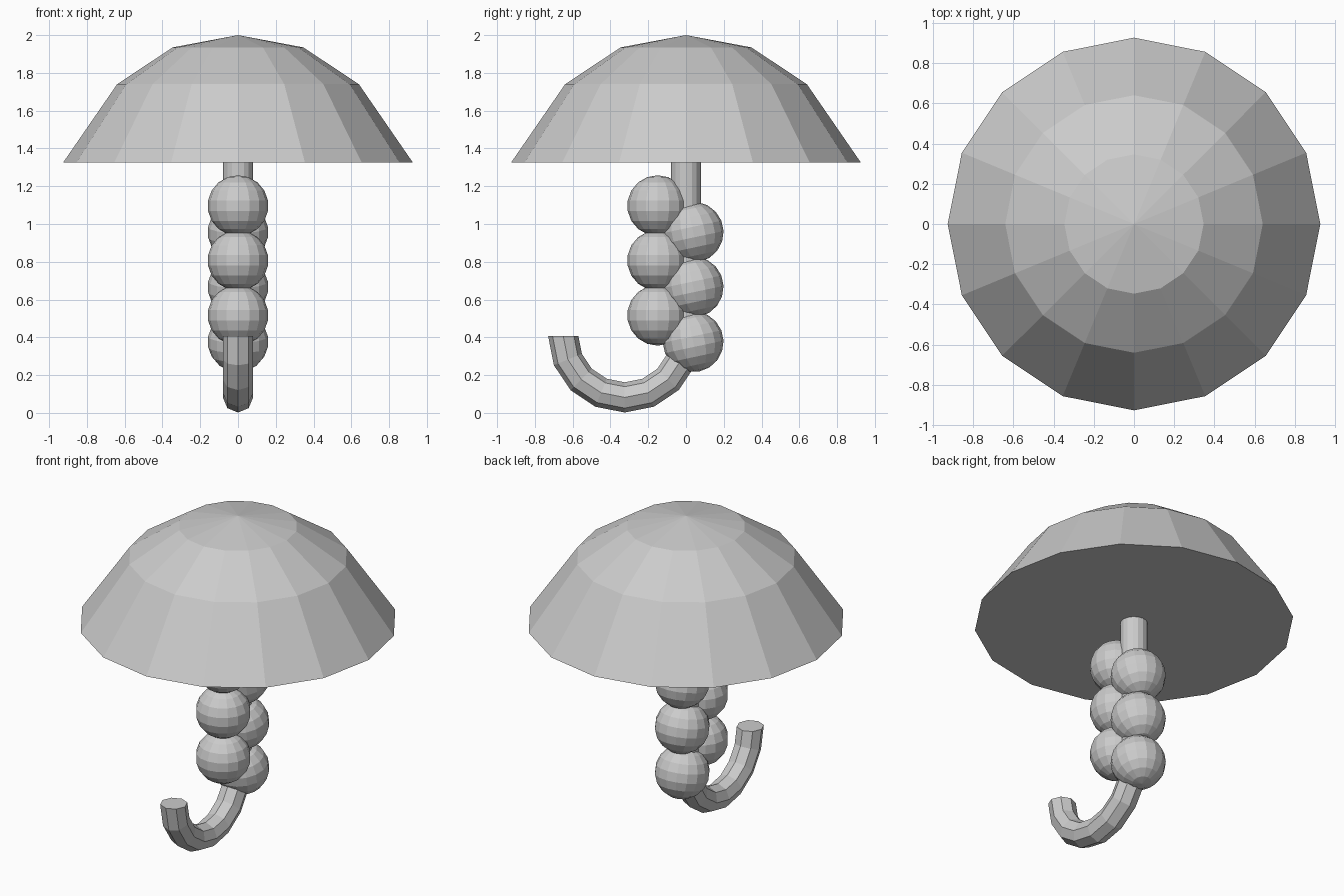
import bpy, bmesh
from math import sin, cos, pi, radians
from mathutils import Vector

if "Cube" in bpy.data.objects:
    bpy.data.objects.remove(bpy.data.objects["Cube"])


def make_object(name, bm):
    bmesh.ops.recalc_face_normals(bm, faces=bm.faces)
    mesh = bpy.data.meshes.new(name)
    bm.to_mesh(mesh)
    bm.free()
    obj = bpy.data.objects.new(name, mesh)
    bpy.context.collection.objects.link(obj)
    return obj


def loft(bm, rings):
    """Bridge consecutive rings of points with quads, return the vertex rings."""
    loops = [[bm.verts.new(p) for p in ring] for ring in rings]
    for a, b in zip(loops, loops[1:]):
        n = len(a)
        for i in range(n):
            j = (i + 1) % n
            bm.faces.new((a[i], a[j], b[j], b[i]))
    return loops


def circle(r, z, n):
    return [Vector((r * cos(2 * pi * i / n), r * sin(2 * pi * i / n), z)) for i in range(n)]


# Canopy: faceted 16-sided dome, closed flat underneath
bm = bmesh.new()
loops = loft(bm, [circle(r, z, 16) for r, z in ((0.926, 1.325), (0.64, 1.74), (0.346, 1.935))])
bm.faces.new(loops[0])
apex = bm.verts.new((0, 0, 2.0))
for i in range(16):
    bm.faces.new((loops[-1][i], loops[-1][(i + 1) % 16], apex))
make_object("canopy", bm)

# Shaft: straight rod from the hook up into the canopy
bm = bmesh.new()
loops = loft(bm, [circle(0.08, 0.41, 16), circle(0.08, 1.33, 16)])
for loop in loops:
    bm.faces.new(loop)
make_object("shaft", bm)

# Hook handle: 8-sided tube swept round a half circle towards the front
bend, tube, centre_z = 0.325, 0.08, 0.407
rings = []
for s in range(9):
    a = pi * s / 8
    out = Vector((0, cos(a), -sin(a)))
    mid = Vector((0, -bend, centre_z)) + out * bend
    rings.append([mid + tube * (out * cos(t) + Vector((sin(t), 0, 0)))
                  for t in (2 * pi * i / 8 for i in range(8))])
bm = bmesh.new()
loops = loft(bm, rings)
bm.faces.new(loops[0])
bm.faces.new(loops[-1])
make_object("hook_handle", bm)

# Grip balls: two staggered columns around the shaft
for column, y, top, tilt in (("front", -0.15, 1.097, 0), ("back", 0.038, 0.957, 12)):
    for i in range(3):
        bm = bmesh.new()
        bmesh.ops.create_uvsphere(bm, u_segments=16, v_segments=9, radius=0.161)
        ball = make_object(f"{column}_ball_{i + 1}", bm)
        ball.location = (0, y, top - 0.29 * i)
        ball.rotation_euler.x = radians(tilt)
